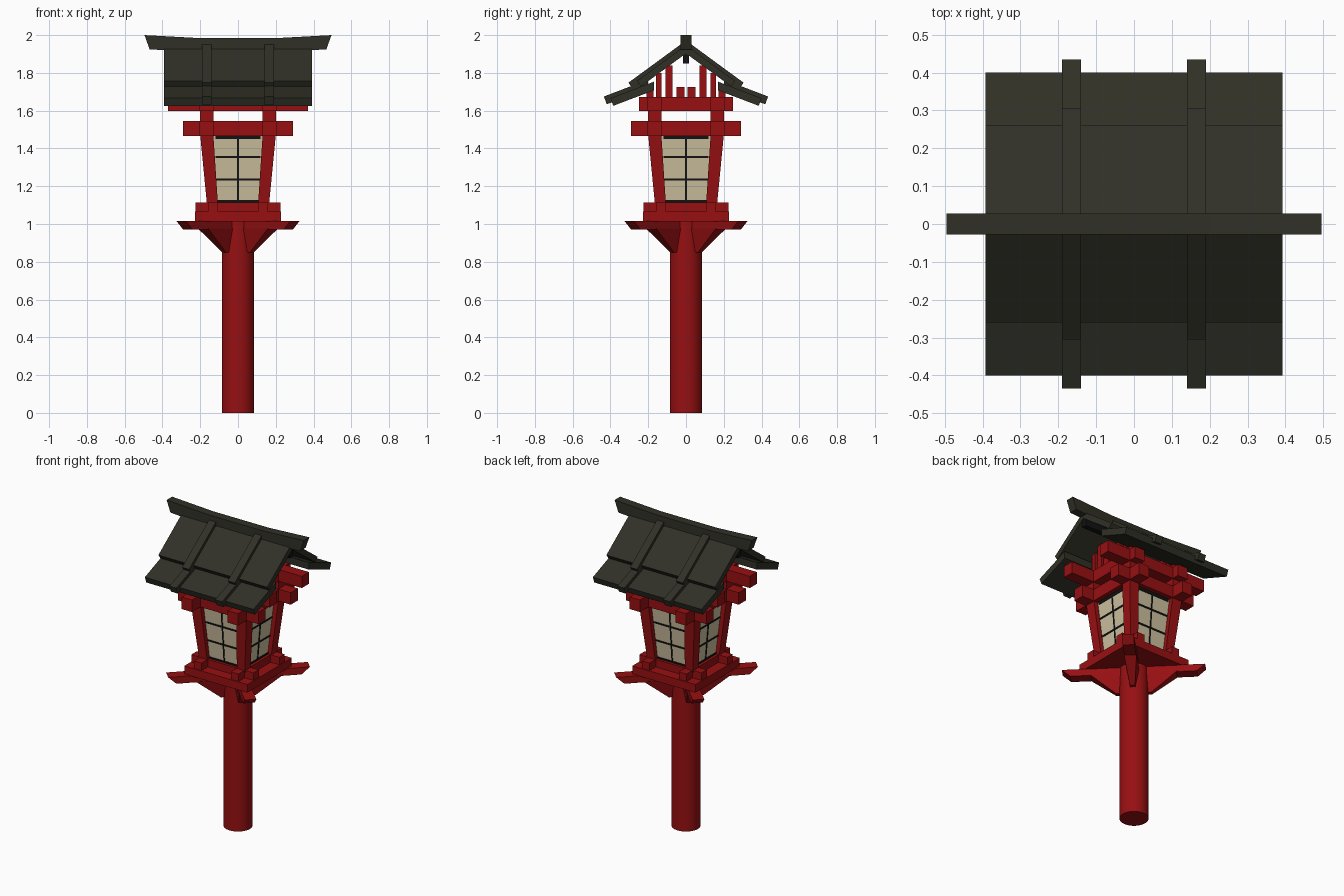
import bpy, bmesh, math
from mathutils import Vector, Matrix

if "Cube" in bpy.data.objects:
    bpy.data.objects.remove(bpy.data.objects["Cube"])


def material(name, rgb):
    m = bpy.data.materials.new(name)
    m.diffuse_color = (*rgb, 1)
    m.use_nodes = True
    m.node_tree.nodes["Principled BSDF"].inputs["Base Color"].default_value = m.diffuse_color
    return m


RED = material("red_paint", (0.31, 0.005, 0.006))
ROOF = material("dark_roof", (0.03, 0.03, 0.02))
PAPER = material("cream_paper", (0.60, 0.52, 0.34))
BLACK = material("black_bars", (0.006, 0.006, 0.006))


def finish(name, bm, mat):
    bmesh.ops.recalc_face_normals(bm, faces=bm.faces)
    me = bpy.data.meshes.new(name)
    bm.to_mesh(me)
    bm.free()
    me.materials.append(mat)
    ob = bpy.data.objects.new(name, me)
    bpy.context.collection.objects.link(ob)
    return ob


def loft(name, a, b, mat, turn=0.0):
    """Solid between two matching point loops, turned about z."""
    bm = bmesh.new()
    rot = Matrix.Rotation(turn, 3, 'Z')
    va = [bm.verts.new(rot @ Vector(p)) for p in a]
    vb = [bm.verts.new(rot @ Vector(p)) for p in b]
    bm.faces.new(va)
    bm.faces.new(vb[::-1])
    n = len(va)
    for i in range(n):
        j = (i + 1) % n
        bm.faces.new((va[i], vb[i], vb[j], va[j]))
    return finish(name, bm, mat)


def rect(cx, cy, hx, hy, z):
    return [(cx - hx, cy - hy, z), (cx + hx, cy - hy, z),
            (cx + hx, cy + hy, z), (cx - hx, cy + hy, z)]


def box(name, cx, cy, hx, hy, z0, z1, mat, turn=0.0):
    return loft(name, rect(cx, cy, hx, hy, z0), rect(cx, cy, hx, hy, z1), mat, turn)


def extrude_x(name, yz, x0, x1, mat):
    return loft(name, [(x0, y, z) for y, z in yz], [(x1, y, z) for y, z in yz], mat)


# round pole
bpy.ops.mesh.primitive_cylinder_add(vertices=32, radius=0.086, depth=1.015, location=(0, 0, 0.5075))
pole = bpy.context.object
pole.name = "pole"
pole.data.materials.append(RED)
bpy.ops.object.shade_smooth_by_angle(angle=math.radians(40))

# diagonal arms with tapering braces
for k in range(4):
    t = math.pi / 4 + k * math.pi / 2
    arm = [(0, 0.97), (0.375, 0.97), (0.425, 1.015), (0, 1.015)]
    loft("bracket_arm", [(r, -0.035, z) for r, z in arm],
         [(r, 0.035, z) for r, z in arm], RED, t)
    loft("bracket_brace",
         [(0.0, -0.015, 0.85), (0.105, -0.015, 0.85), (0.105, 0.015, 0.85), (0.0, 0.015, 0.85)],
         [(0.0, -0.038, 0.975), (0.26, -0.038, 0.975), (0.26, 0.038, 0.975), (0.0, 0.038, 0.975)],
         RED, t)

# base plate
box("base_plate", 0, 0, 0.228, 0.228, 1.013, 1.066, RED)

# crossing beams: base ring, head ring, roof ring
for s in (-1, 1):
    for name, c, h, lx, ly, z0, z1 in (
            ("base_beam", 0.133, 0.027, 0.224, 0.224, 1.066, 1.115),
            ("head_beam", 0.166, 0.037, 0.29, 0.29, 1.467, 1.545),
            ("roof_beam", 0.166, 0.037, 0.37, 0.25, 1.597, 1.673)):
        box(name + "_x", 0, s * c, lx, h, z0, z1, RED)
        box(name + "_y", s * c, 0, h, ly, z0, z1, RED)

# leaning corner posts and short upper posts
for sx in (-1, 1):
    for sy in (-1, 1):
        loft("corner_post", rect(sx * 0.135, sy * 0.135, 0.029, 0.029, 1.10),
             rect(sx * 0.166, sy * 0.166, 0.035, 0.035, 1.48), RED)
        box("upper_post", sx * 0.166, sy * 0.166, 0.035, 0.035, 1.53, 1.61, RED)

# paper panes with black bars on four sides
Z0, Z1 = 1.11, 1.47


def pane_y(z):
    return -(0.135 + (z - Z0) / (Z1 - Z0) * 0.031)


def pane_part(name, w0, w1, z0, z1, d, mat, turn):
    loft(name, rect(0, pane_y(z0), w0, d, z0), rect(0, pane_y(z1), w1, d, z1), mat, turn)


for k in range(4):
    t = k * math.pi / 2
    pane_part("paper_pane", 0.12, 0.145, Z0, Z1, 0.004, PAPER, t)
    pane_part("bar_upright", 0.004, 0.004, Z0, Z1, 0.008, BLACK, t)
    for z, h in ((1.12, 0.006), (1.235, 0.005), (1.355, 0.005), (1.458, 0.009)):
        pane_part("bar_cross", 0.12, 0.12, z - h, z + h, 0.008, BLACK, t)

# gable slats standing on the roof beams
for sx in (-1, 1):
    for sy in (-1, 1):
        for y, h, top in ((0.03, 0.021, 1.725), (0.09, 0.018, 1.84),
                          (0.145, 0.014, 1.80), (0.19, 0.018, 1.73)):
            box("gable_slat", sx * 0.166, sy * y, 0.025, h, 1.66, top, RED)


# roof: upper and lower boards with raised ribs
def slab(s, y0, y1, z_end, slope, thick):
    """Sloped board section, its outer end cut square to the slope."""
    n = math.hypot(1, slope)
    dy, dz = thick * slope / n, thick / n
    zs = z_end + slope * (y1 - y0)
    return [(s * y0, zs), (s * y1, z_end), (s * (y1 - dy), z_end - dz),
            (s * y0, zs - thick * n)]


for s in (-1, 1):
    extrude_x("upper_roof", slab(s, 0, 0.26, 1.757, 0.733, 0.036), -0.392, 0.392, ROOF)
    extrude_x("lower_roof", slab(s, 0.17, 0.40, 1.666, 0.38, 0.043), -0.392, 0.392, ROOF)
    for x in (-0.165, 0.165):
        extrude_x("upper_rib", slab(s, 0, 0.305, 1.748, 0.733, 0.044), x - 0.025, x + 0.025, ROOF)
        extrude_x("lower_rib", slab(s, 0.20, 0.435, 1.675, 0.38, 0.044), x - 0.025, x + 0.025, ROOF)

# ridge pole under the roof and upswept ridge cap
box("ridge_pole", 0, 0, 0.385, 0.017, 1.85, 1.92, BLACK)
cols = [(-0.495, 2.0, -0.468, 1.925), (-0.2, 1.984, -0.2, 1.908),
        (0.2, 1.984, 0.2, 1.908), (0.495, 2.0, 0.468, 1.925)]
outline = [(c[0], c[1]) for c in cols] + [(c[2], c[3]) for c in reversed(cols)]
loft("ridge_cap", [(x, -0.028, z) for x, z in outline],
     [(x, 0.028, z) for x, z in outline], ROOF)
